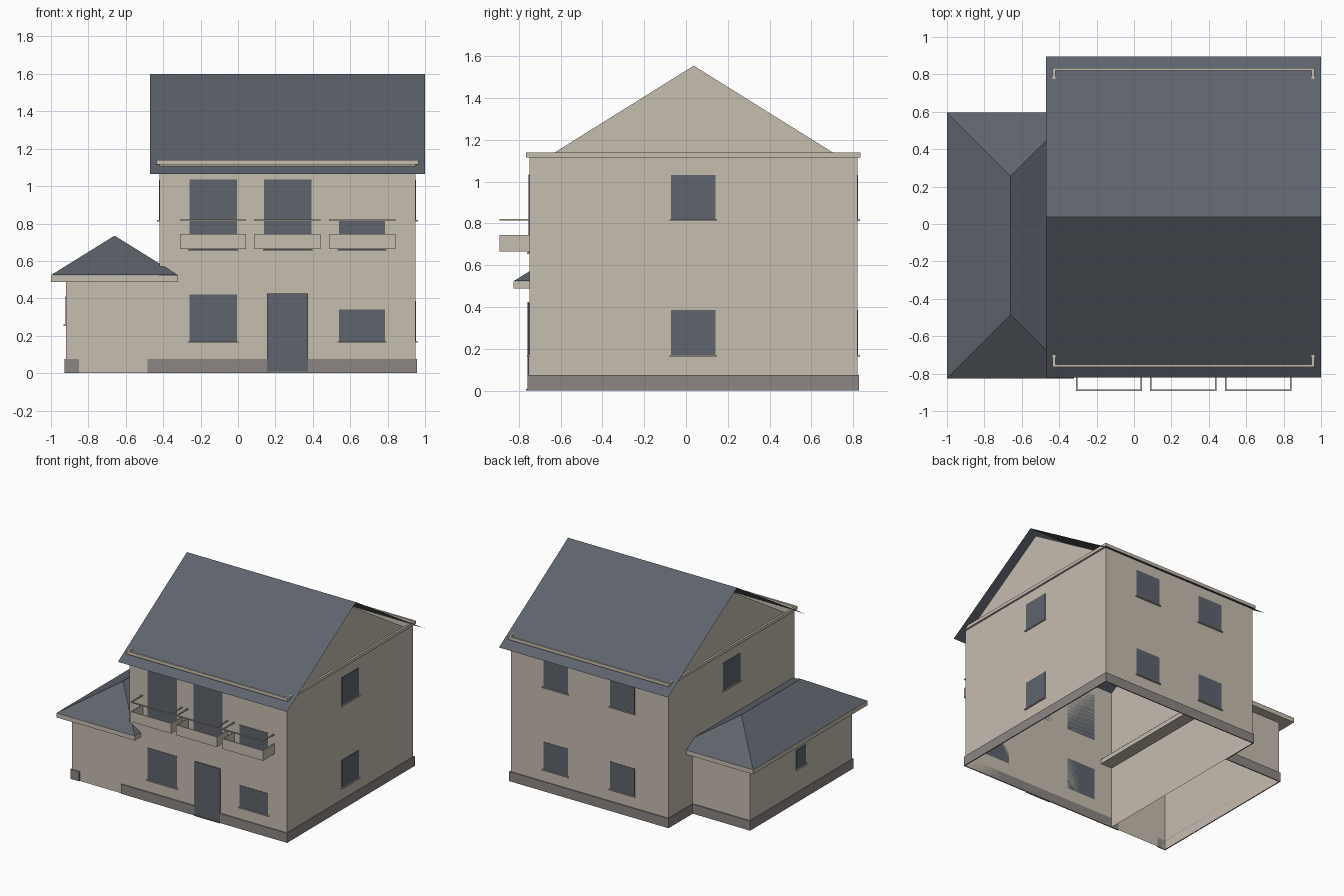
import bpy

if "Cube" in bpy.data.objects:
    bpy.data.objects.remove(bpy.data.objects["Cube"])


def material(name, rgb):
    m = bpy.data.materials.new(name)
    m.diffuse_color = (*rgb, 1)
    m.use_nodes = True
    m.node_tree.nodes["Principled BSDF"].inputs["Base Color"].default_value = m.diffuse_color
    return m


WALL = material("warm_beige", (0.565, 0.51, 0.435))
SLATE = material("slate_blue_grey", (0.112, 0.128, 0.152))
STONE = material("plinth_grey", (0.262, 0.238, 0.227))


def mesh(name, verts, faces, mat):
    me = bpy.data.meshes.new(name)
    me.from_pydata(verts, [], faces)
    me.materials.append(mat)
    ob = bpy.data.objects.new(name, me)
    bpy.context.collection.objects.link(ob)
    return ob


def box(name, x0, x1, y0, y1, z0, z1, mat):
    v = [(x, y, z) for z in (z0, z1) for x, y in ((x0, y0), (x1, y0), (x1, y1), (x0, y1))]
    f = [(3, 2, 1, 0), (4, 5, 6, 7)] + [(i, (i + 1) % 4, (i + 1) % 4 + 4, i + 4) for i in range(4)]
    return mesh(name, v, f, mat)


def shell(name, path, z0, z1, mat, closed=False):
    """Open vertical walls along a counter-clockwise plan path."""
    n = len(path)
    v = [(x, y, z) for z in (z0, z1) for x, y in path]
    f = [(i, (i + 1) % n, (i + 1) % n + n, i + n) for i in range(n if closed else n - 1)]
    return mesh(name, v, f, mat)


X0, X1, Y0, Y1 = -0.42, 0.95, -0.75, 0.82      # main house plan
GX, GY = -0.92, 0.52                           # garage outer left and back
YM = 0.037                                     # ridge line

# Main walls and gables
shell("main_walls", [(X0, Y0), (X1, Y0), (X1, Y1), (X0, Y1)], 0, 1.12, WALL, True)
for side, x in (("right", X1), ("left", X0)):
    tri = [(x, -0.66, 1.12), (x, 0.734, 1.12), (x, YM, 1.555)]
    mesh(side + "_gable", tri, [(0, 1, 2) if x > 0 else (2, 1, 0)], WALL)

# Main roof, a thin folded sheet
mesh("main_roof",
     [(-0.47, -0.82, 1.065), (1, -0.82, 1.065), (1, YM, 1.6), (-0.47, YM, 1.6),
      (1, 0.895, 1.065), (-0.47, 0.895, 1.065)],
     [(0, 1, 2, 3), (3, 2, 4, 5)], SLATE)

# Eaves trim around the top of the walls
t = 0.015
box("front_trim", X0 - t, X1 + t, Y0 - t, Y0, 1.115, 1.14, WALL)
box("back_trim", X0 - t, X1 + t, Y1, Y1 + t, 1.115, 1.14, WALL)
box("right_trim", X1, X1 + t, Y0, Y1, 1.115, 1.14, WALL)
box("left_trim", X0 - t, X0, Y0, Y1, 1.115, 1.14, WALL)

# Garage walls, eaves and hipped roof
shell("garage_walls", [(X0, GY), (GX, GY), (GX, Y0), (X0, Y0)], 0, 0.49, WALL)
box("garage_eaves", -1, -0.32, -0.825, 0.595, 0.488, 0.523, WALL)
mesh("garage_roof",
     [(-1, -0.825, 0.524), (-0.32, -0.825, 0.524), (-0.32, 0.595, 0.524), (-1, 0.595, 0.524),
      (-0.66, -0.485, 0.735), (-0.66, 0.255, 0.735)],
     [(0, 1, 4), (1, 2, 5, 4), (2, 3, 5), (3, 0, 4, 5)], SLATE)

# Plinth, left open at the garage entrance
p, h = 0.008, 0.075
for name, b in {
    "right": (X1, X1 + p, Y0 - p, Y1 + p),
    "back": (X0 - p, X1, Y1, Y1 + p),
    "left": (X0 - p, X0, GY, Y1),
    "garage_back": (GX - p, X0, GY, GY + p),
    "garage_left": (GX - p, GX, Y0 - p, GY),
    "garage_front": (GX, -0.85, Y0 - p, Y0),
    "front": (-0.485, X1, Y0 - p, Y0),
}.items():
    box(name + "_plinth", *b, 0, h, STONE)

# Front door and its step
box("front_door", 0.155, 0.375, Y0 - 0.0095, Y0 - 0.001, 0.008, 0.425, SLATE)
box("door_step", 0.155, 0.375, Y0 - 0.015, Y0, 0, 0.008, STONE)


def window(name, axis, at, out, a, b, z0, z1):
    """Pane plate and sill on a wall at the given coordinate, facing out (+1 or -1)."""
    for part, d, grow, lo, hi, mat in (("pane", 0.003, 0, z0, z1, SLATE),
                                       ("sill", 0.012, 0.007, z0 - 0.007, z0, WALL)):
        s = sorted((at, at + out * d))
        along = (a - grow, b + grow)
        plan = (*s, *along) if axis == "x" else (*along, *s)
        box(f"{name}_{part}", *plan, lo, hi, mat)


# Front windows
for i, (a, b, z0, z1) in enumerate([(-0.26, -0.005, 0.17, 0.42), (0.54, 0.787, 0.17, 0.34),
                                    (-0.26, -0.005, 0.66, 1.035), (0.14, 0.392, 0.66, 1.035),
                                    (0.54, 0.787, 0.66, 0.815)]):
    window(f"front_window_{i}", "y", Y0, -1, a, b, z0, z1)

# Side and back windows on two floors
for floor, z in (("lower", 0.17), ("upper", 0.818)):
    window(floor + "_right_window", "x", X1, 1, -0.072, 0.142, z, z + 0.215)
    for i, a in enumerate((-0.13, 0.45)):
        window(f"{floor}_back_window_{i}", "y", Y1, 1, a, a + 0.215, z, z + 0.215)
window("upper_left_window", "x", X0, -1, -0.072, 0.142, 0.818, 1.033)
window("garage_window", "x", GX, -1, -0.175, -0.055, 0.26, 0.41)

# Balconies: U-shaped panels with a rail floating above
for i, x in enumerate((-0.311, 0.085, 0.487)):
    for part, w, z0, z1 in (("panel", 0.008, 0.665, 0.745), ("rail", 0.008, 0.814, 0.822)):
        e = x + 0.355
        box(f"balcony_{i}_{part}_front", x, e, -0.892, -0.892 + w, z0, z1, WALL)
        box(f"balcony_{i}_{part}_left", x, x + w, -0.892 + w, Y0, z0, z1, WALL)
        box(f"balcony_{i}_{part}_right", e - w, e, -0.892 + w, Y0, z0, z1, WALL)
